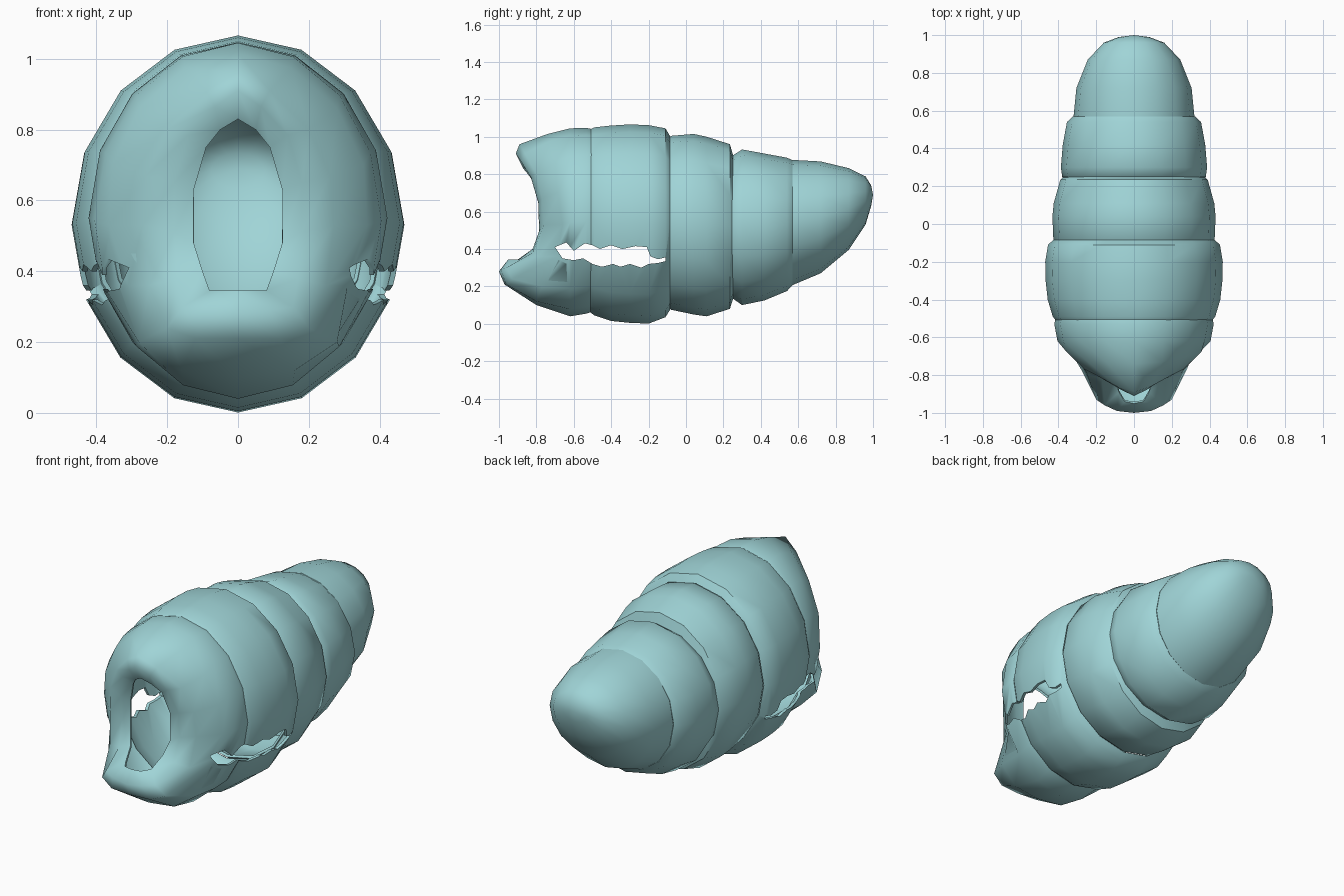
import bpy, bmesh
from math import sin, cos, pi

if "Cube" in bpy.data.objects:
    bpy.data.objects.remove(bpy.data.objects["Cube"])

N = 8  # steps around half a cross-section


def half_ellipse(y, w, zb, zt):
    c, h = (zb + zt) / 2, (zt - zb) / 2
    return [(w * sin(pi * k / N), y, c + h * cos(pi * k / N)) for k in range(N + 1)]


def apply_mod(ob, kind, **props):
    mod = ob.modifiers.new(kind.title(), kind)
    for key, val in props.items():
        setattr(mod, key, val)
    bpy.ops.object.select_all(action='DESELECT')
    bpy.context.view_layer.objects.active = ob
    ob.select_set(True)
    bpy.ops.object.modifier_apply(modifier=mod.name)


def shell(name, halves, thickness, pole=None, cutter=None, angle=0.75):
    """Loft mirrored half loops into a hollow shell, optionally closed at a pole."""
    bm = bmesh.new()
    loops = []
    for half in halves:
        full = half + [(-x, y, z) for x, y, z in half[-2:0:-1]]
        loops.append([bm.verts.new(p) for p in full])
    n = 2 * N
    for a, b in zip(loops, loops[1:]):
        for i in range(n):
            j = (i + 1) % n
            bm.faces.new((a[i], a[j], b[j], b[i]))
    if pole:
        tip = bm.verts.new(pole)
        for i in range(n):
            bm.faces.new((loops[-1][i], loops[-1][(i + 1) % n], tip))
    bmesh.ops.recalc_face_normals(bm, faces=bm.faces)
    me = bpy.data.meshes.new(name)
    bm.to_mesh(me)
    bm.free()
    ob = bpy.data.objects.new(name, me)
    bpy.context.collection.objects.link(ob)
    me.materials.append(shell_mat)
    apply_mod(ob, 'SOLIDIFY', thickness=thickness, offset=-1)
    if cutter:
        apply_mod(ob, 'BOOLEAN', object=cutter, operation='DIFFERENCE', solver='EXACT')
    bpy.ops.object.shade_smooth_by_angle(angle=angle)
    return ob


shell_mat = bpy.data.materials.new("shell_teal")
shell_mat.diffuse_color = (0.35, 0.66, 0.68, 1)
shell_mat.use_nodes = True
shell_mat.node_tree.nodes["Principled BSDF"].inputs["Base Color"].default_value = shell_mat.diffuse_color

# Jagged side slot cutter, running through both sides
slot = [(-.70, .41), (-.64, .435), (-.60, .39), (-.54, .43), (-.50, .42), (-.46, .40),
        (-.40, .42), (-.34, .40), (-.27, .415), (-.21, .41), (-.19, .36), (-.15, .345),
        (-.11, .355), (-.11, .335), (-.15, .325), (-.20, .32), (-.24, .30), (-.30, .32),
        (-.35, .305), (-.39, .32), (-.45, .305), (-.50, .32), (-.55, .35), (-.60, .34),
        (-.66, .35)]
bm = bmesh.new()
face = bm.faces.new([bm.verts.new((-.7, y, z)) for y, z in slot])
ext = bmesh.ops.extrude_face_region(bm, geom=[face])
bmesh.ops.translate(bm, vec=(1.4, 0, 0),
                    verts=[v for v in ext['geom'] if isinstance(v, bmesh.types.BMVert)])
bmesh.ops.recalc_face_normals(bm, faces=bm.faces)
cut_me = bpy.data.meshes.new("slot_cutter")
bm.to_mesh(cut_me)
bm.free()
cutter = bpy.data.objects.new("slot_cutter", cut_me)
bpy.context.collection.objects.link(cutter)
cutter.hide_render = True

# Front segment: back rings, cheeks, brow and chin, rounded lip, opening edge
cheeks = [(0, -.74, 1.015), (.15, -.73, .975), (.28, -.70, .86), (.355, -.68, .70),
          (.365, -.66, .53), (.31, -.69, .36), (.28, -.77, .20), (.16, -.80, .12), (0, -.80, .10)]
brow_chin = [(0, -.89, .96), (.09, -.86, .91), (.20, -.80, .80), (.26, -.77, .67),
             (.27, -.76, .53), (.25, -.79, .36), (.20, -.93, .24), (.12, -.96, .21), (0, -.97, .21)]
lip = [(0, -.91, .91), (.065, -.88, .865), (.14, -.83, .785), (.18, -.79, .65),
       (.18, -.78, .51), (.17, -.82, .38), (.155, -.96, .30), (.09, -.99, .29), (0, -1, .28)]
opening = [(0, -.87, .83), (.05, -.845, .80), (.09, -.81, .75), (.125, -.785, .63),
           (.125, -.785, .48), (.10, -.82, .40), (.08, -.89, .345), (.05, -.94, .345), (0, -.95, .345)]
shell("front_segment", [half_ellipse(-.50, .415, .065, 1.04),
                        half_ellipse(-.53, .422, .055, 1.047),
                        half_ellipse(-.62, .405, .04, 1.045),
                        cheeks, brow_chin, lip, opening], .012, cutter=cutter, angle=1.1)

# Body rings, each listed as (y, half width, bottom, top)
rings = {
    "slotted_ring": [(-.51, .415, .06, 1.04), (-.49, .43, .045, 1.05), (-.40, .457, .015, 1.06),
                     (-.30, .468, .005, 1.066), (-.20, .47, .001, 1.062), (-.11, .455, .035, 1.045),
                     (-.085, .428, .075, 1.003)],
    "middle_ring": [(-.10, .415, .09, .99), (-.08, .427, .075, 1.005), (.04, .432, .05, 1.015),
                    (.11, .425, .04, 1.0), (.235, .39, .08, .96), (.252, .37, .135, .90)],
    "rear_ring": [(.235, .365, .15, .885), (.25, .38, .135, .90), (.30, .387, .10, .932),
                  (.42, .377, .125, .91), (.54, .355, .175, .888), (.57, .322, .207, .874)],
}
for name, prof in rings.items():
    shell(name, [half_ellipse(*p) for p in prof], .015,
          cutter=cutter if name == "slotted_ring" else None)

# Tail cone
tail = [(.56, .31, .215, .865), (.57, .32, .207, .876), (.72, .305, .27, .868),
        (.87, .245, .395, .832), (.96, .16, .53, .788), (.99, .08, .63, .74)]
shell("tail_segment", [half_ellipse(*p) for p in tail], .015, pole=(0, 1, .69))

bpy.data.objects.remove(cutter)
